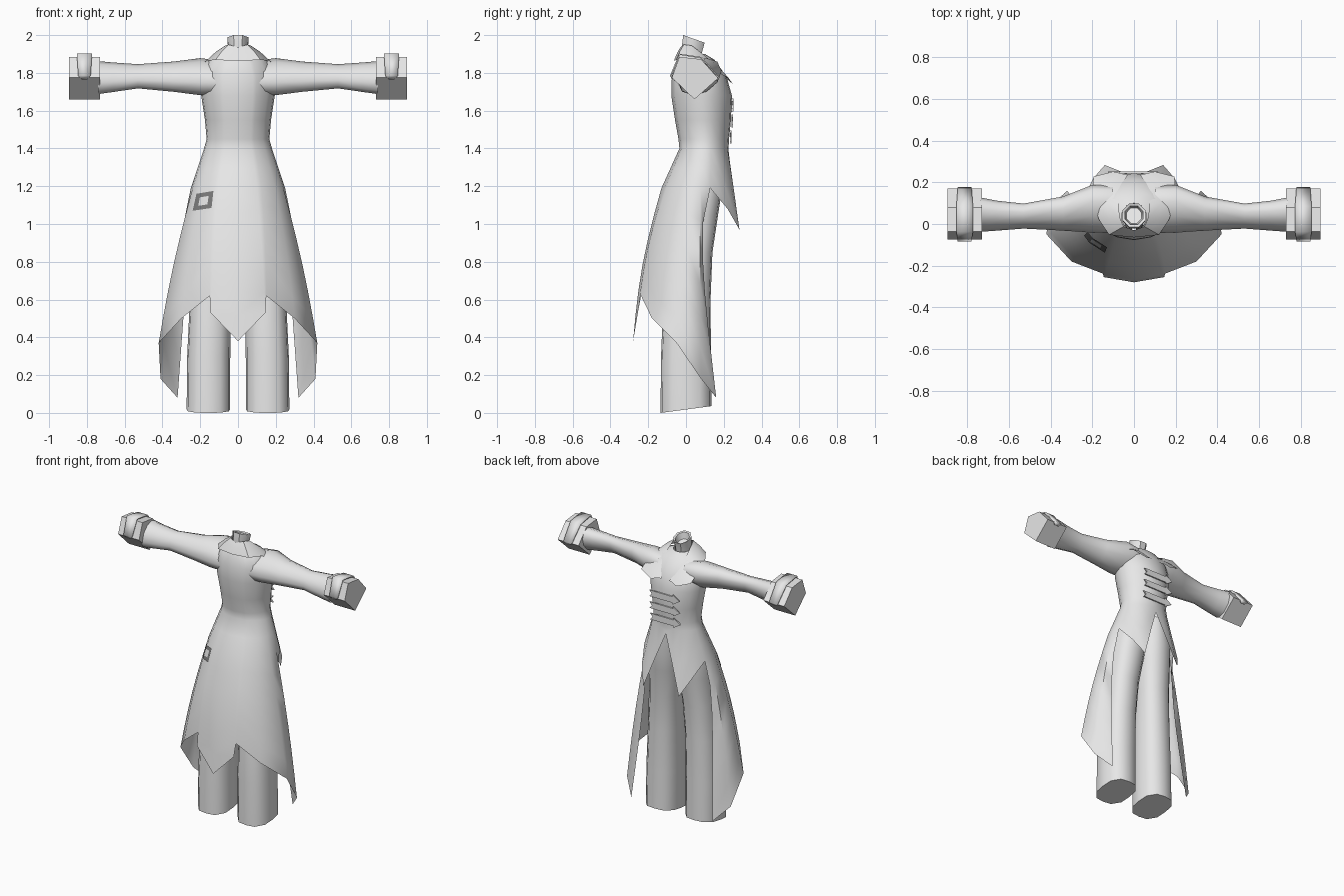
import bpy, bmesh, math
from mathutils import Vector
from mathutils.bvhtree import BVHTree

if "Cube" in bpy.data.objects:
    bpy.data.objects.remove(bpy.data.objects["Cube"])


def material(name, v):
    m = bpy.data.materials.new(name)
    m.diffuse_color = (v, v, v, 1)
    m.use_nodes = True
    m.node_tree.nodes["Principled BSDF"].inputs["Base Color"].default_value = m.diffuse_color
    return m


CLOTH = material("grey_cloth", 0.8)
DARK = material("dark_trim", 0.2)


def add_grid(bm, rows, wrap=False):
    """Skin rows of points with quads."""
    vs = [[bm.verts.new(p) for p in r] for r in rows]
    n = len(rows[0])
    for a, b in zip(vs, vs[1:]):
        for j in range(n if wrap else n - 1):
            k = (j + 1) % n
            bm.faces.new((a[j], a[k], b[k], b[j]))
    return vs


def finish(name, bm, mirror=True, angle=45, recalc=True):
    bmesh.ops.remove_doubles(bm, verts=bm.verts, dist=0.0008)
    if recalc:
        bmesh.ops.recalc_face_normals(bm, faces=bm.faces)
    me = bpy.data.meshes.new(name)
    bm.to_mesh(me)
    bm.free()
    me.materials.append(CLOTH)
    ob = bpy.data.objects.new(name, me)
    bpy.context.collection.objects.link(ob)
    bpy.ops.object.select_all(action='DESELECT')
    ob.select_set(True)
    bpy.context.view_layer.objects.active = ob
    bpy.ops.object.shade_smooth_by_angle(angle=math.radians(angle))
    if mirror:
        ob.modifiers.new("mirror", 'MIRROR')
        # keep the mirror ahead of any smoothing modifier
        ob.modifiers.move(len(ob.modifiers) - 1, 0)
    return ob


# ---- coat: half shell, columns run from centre back to centre front
BACK_ANGLES = [0, 24, 30, 52, 74, 92, 107]
FRONT_ANGLES = [107, 125, 145, 163, 180]
WAIST, HIP = (1.40, .18, -.035, .225), (1.19, .25, -.13, .27)
MID = tuple((a + b) / 2 for a, b in zip(WAIST, HIP))


def ring(spec, angles):
    z, w, y0, y1 = spec
    c, d = (y0 + y1) / 2, (y1 - y0) / 2
    pts = []
    for a in angles:
        t = math.radians(a)
        pts.append(Vector((0 if a in (0, 180) else w * math.sin(t), c - d * math.cos(t), z)))
    return pts


coat = bmesh.new()
# bodice
bodice = [(1.90, .06, -.03, .10), (1.87, .15, -.05, .15), (1.78, .195, -.075, .215),
          (1.68, .195, -.078, .243), (1.55, .175, -.058, .238), (1.45, .166, -.04, .228), WAIST]
add_grid(coat, [ring(s, BACK_ANGLES + FRONT_ANGLES[1:]) for s in bodice])

# back skirt with pointed tails
tail_hem = [(0, -.28, .38), (.145, -.255, .53), (.15, -.238, .62), (.30, -.18, .50),
            (.42, -.05, .37), (.41, .08, .18), (.32, .16, .08)]
rows = [ring(s, BACK_ANGLES) for s in (WAIST, MID, HIP)]
top = rows[-1]
for i in range(1, 7):
    t = i / 6
    s = math.sin(math.pi * t)
    row = []
    for j, (p, h) in enumerate(zip(top, tail_hem)):
        q = p.lerp(Vector(h), t)
        if j < 6:
            q.y -= .025 * s * (1 - j / 6)
            q.x += .015 * s * (j / 5)
        else:
            q.y -= .05 * math.sin(math.pi * t ** .6)
        row.append(q)
    rows.append(row)
add_grid(coat, rows)

# short front flaps
flap_hem = [tuple(top[-1]), (.195, .22, 1.08), (.14, .283, .97), (.07, .255, 1.17), (0, .228, 1.36)]
start = ring(WAIST, FRONT_ANGLES)
add_grid(coat, [[p.lerp(Vector(h), t) for p, h in zip(start, flap_hem)] for t in (0, .5, 1)])
bmesh.ops.remove_doubles(coat, verts=coat.verts, dist=0.0008)
bmesh.ops.recalc_face_normals(coat, faces=coat.faces)
tree = BVHTree.FromBMesh(coat)
finish("coat", coat, angle=60)

# ---- square patch laid on the skirt
bm = bmesh.new()
corners = [Vector(c) for c in ((-.24, 1.07), (-.14, 1.085), (-.13, 1.175), (-.22, 1.16))]
rows = []
for i in range(5):
    row = []
    for j in range(5):
        q = corners[0].lerp(corners[1], j / 4).lerp(corners[3].lerp(corners[2], j / 4), i / 4)
        hit = tree.ray_cast(Vector((-q.x, -1, q.y)), Vector((0, 1, 0)))[0]
        row.append((q.x, (hit.y if hit else -.1) - .006, q.y))
    rows.append(row)
add_grid(bm, rows)
patch = finish("skirt_patch", bm, mirror=False, recalc=False)
patch.data.materials.append(DARK)
for f in patch.data.polygons:
    r, c = divmod(f.index, 4)
    f.material_index = 0 if r in (1, 2) and c in (1, 2) else 1

# ---- wide collar with pointed lapels
inner = [(0, -.03, 1.935), (.05, -.012, 1.95), (.068, .03, 1.945), (.075, .09, 1.90),
         (.07, .17, 1.825), (.03, .235, 1.75)]
outer = [(0, -.064, 1.865), (.12, -.052, 1.868), (.168, .02, 1.865), (.20, .12, 1.83),
         (.195, .228, 1.77), (.10, .252, 1.735)]
bm = bmesh.new()
mid = [Vector(a).lerp(Vector(b), .5) + Vector((0, 0, .006)) for a, b in zip(inner, outer)]
add_grid(bm, [inner, mid, outer])
finish("collar", bm)

# ---- neck band, tilted forward, with a sunken floor
bm = bmesh.new()
rows = []
for z, r, yc in ((1.87, .05, .03), (1.93, .052, .032), (1.98, .056, .042), (1.975, .044, .042), (1.93, .036, .04)):
    row = []
    for k in range(8):
        a = math.tau * (k + .5) / 8
        s = math.sin(a)
        row.append((r * math.cos(a) / math.cos(math.pi / 8), yc + r * 1.1 * s, z - .0217 * s))
    rows.append(row)
bm.faces.new(add_grid(bm, rows, True)[-1])
finish("neck_band", bm, mirror=False)

# ---- sleeves
bm = bmesh.new()
rows = []
for x, yc, zc, ry, rz in ((.10, .07, 1.775, .115, .09), (.20, .073, 1.78, .115, .098),
                          (.34, .05, 1.78, .082, .08), (.53, .038, 1.782, .06, .064),
                          (.66, .04, 1.777, .072, .078), (.74, .045, 1.775, .083, .087)):
    rows.append([(x, yc + ry * math.cos(math.tau * k / 10), zc + rz * math.sin(math.tau * (k + .5) / 10))
                 for k in range(10)])
add_grid(bm, rows, True)
finish("sleeve", bm, angle=60)

# ---- five-sided cuffs
PROFILE = [(-.075, 1.775), (-.035, 1.885), (.08, 1.872), (.17, 1.772), (.045, 1.66)]
bm = bmesh.new()
loops = add_grid(bm, [[(x, y, z) for y, z in PROFILE] for x in (.73, .895)], True)
for l in loops:
    bm.faces.new(l)
finish("cuff", bm, angle=30)

# ---- cuff straps with rounded ends
bm = bmesh.new()
path = [(-.074, 1.765, .015), (-.085, 1.785, .033), (-.036, 1.902, .04), (.085, 1.884, .04),
        (.178, 1.775, .033), (.165, 1.755, .015)]
add_grid(bm, [[(.813 - h, y, z), (.813 + h, y, z)] for y, z, h in path])
strap = finish("cuff_strap", bm, angle=30)
strap.modifiers.new("thickness", 'SOLIDIFY').thickness = .008

# ---- trouser legs: z, centre x, centre y, radius x, radius y
bm = bmesh.new()
rows = []
for z, xc, yc, rx, ry in ((0, .157, 0, .115, .135), (.3, .155, 0, .114, .132), (.6, .147, .005, .108, .125),
                          (.85, .132, .025, .105, .115), (1.05, .113, .045, .11, .125),
                          (1.18, .1, .06, .115, .13), (1.36, .08, .09, .085, .1)):
    row = []
    for k in range(12):
        a = math.tau * k / 12
        c, s = math.cos(a), math.sin(a)
        # slightly squared section, hem raised at the toe
        q = (abs(c) ** 3 + abs(s) ** 3) ** (-1 / 3)
        y = yc + ry * s * q
        row.append((max(0, xc + rx * c * q), y, z + (.018 * (1 + y / .135) if z == 0 else 0)))
    rows.append(row)
bm.faces.new(add_grid(bm, rows, True)[0])
finish("trouser_leg", bm, angle=60)

# ---- three arrow-ended chest clasps
for i, z in enumerate((1.63, 1.545, 1.46)):
    outline = [(.115, .022), (.095, 0), (.115, -.022), (-.07, -.022), (-.07, -.034),
               (-.125, 0), (-.07, .034), (-.07, .022)]
    bm = bmesh.new()
    y = (.242, .24, .232)[i]
    loops = add_grid(bm, [[(x, y + d, z + h) for x, h in outline] for d in (0, .009)], True)
    for l in loops:
        bm.faces.new(l)
    finish(f"chest_clasp_{i + 1}", bm, mirror=False, angle=30)
